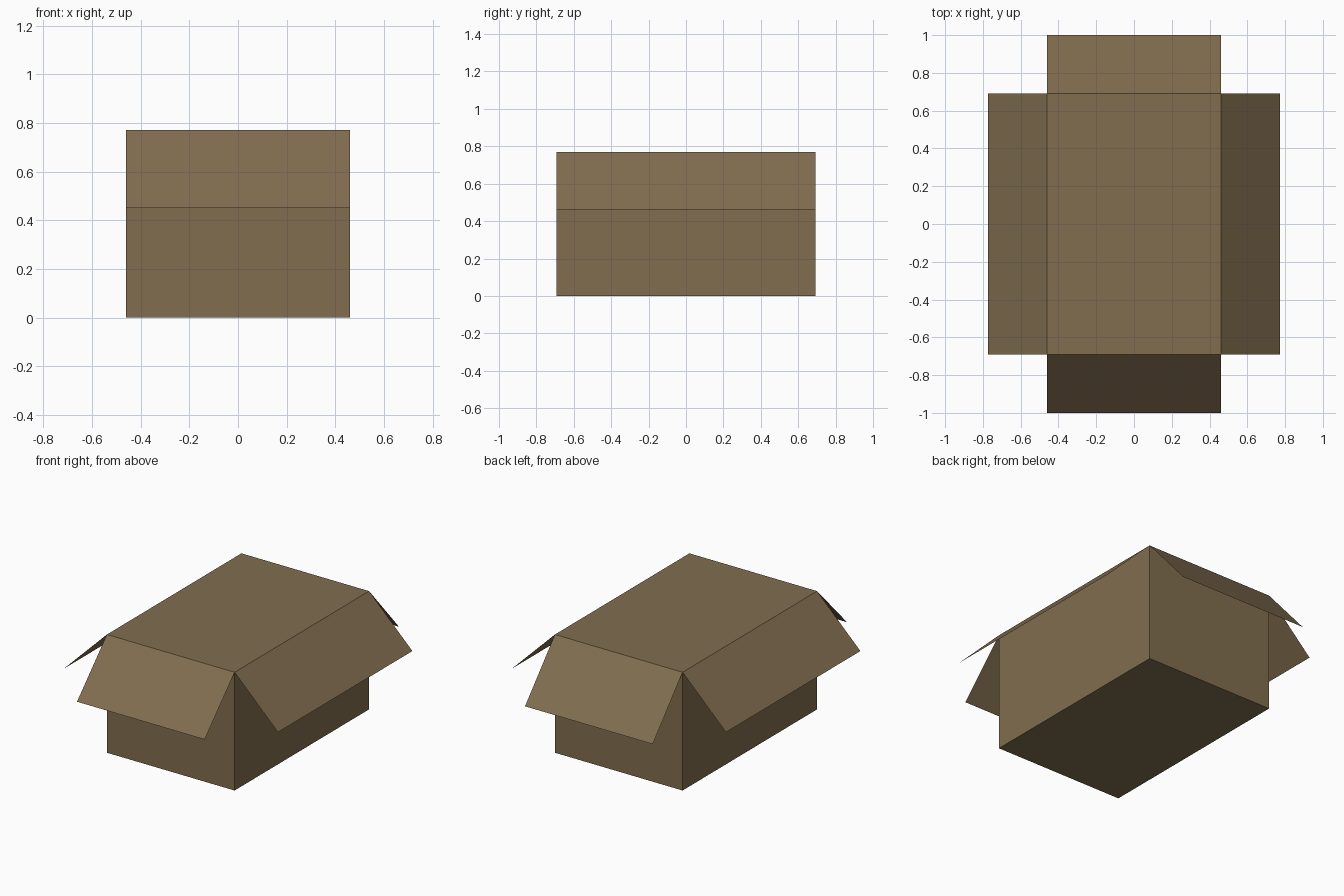
import bpy

if "Cube" in bpy.data.objects:
    bpy.data.objects.remove(bpy.data.objects["Cube"])

W, D, H = 0.46, 0.692, 0.77   # half width, half depth, height

card = bpy.data.materials.new("brown cardboard")
card.diffuse_color = (0.22, 0.155, 0.078, 1)
card.use_nodes = True
card.node_tree.nodes["Principled BSDF"].inputs["Base Color"].default_value = card.diffuse_color


def add_mesh(name, verts, faces):
    mesh = bpy.data.meshes.new(name)
    mesh.from_pydata(verts, [], faces)
    mesh.materials.append(card)
    obj = bpy.data.objects.new(name, mesh)
    bpy.context.collection.objects.link(obj)
    return obj


# Closed box body
bpy.ops.mesh.primitive_cube_add(size=1, location=(0, 0, H / 2))
body = bpy.context.object
body.name = "box_body"
body.scale = (2 * W, 2 * D, H)
body.data.materials.append(card)

# Thin sheet flaps folded outward and down from the top edges
for side, name in ((1, "right_flap"), (-1, "left_flap")):
    a, b = side * W, side * 0.772
    add_mesh(name, [(a, -side * D, H), (b, -side * D, 0.463),
                    (b, side * D, 0.463), (a, side * D, H)], [(0, 1, 2, 3)])

for side, name, low in ((-1, "front_flap", 0.45), (1, "back_flap", 0.42)):
    a, b = side * D, side * 1.0
    add_mesh(name, [(side * W, a, H), (side * W, b, low),
                    (-side * W, b, low), (-side * W, a, H)], [(0, 1, 2, 3)])
